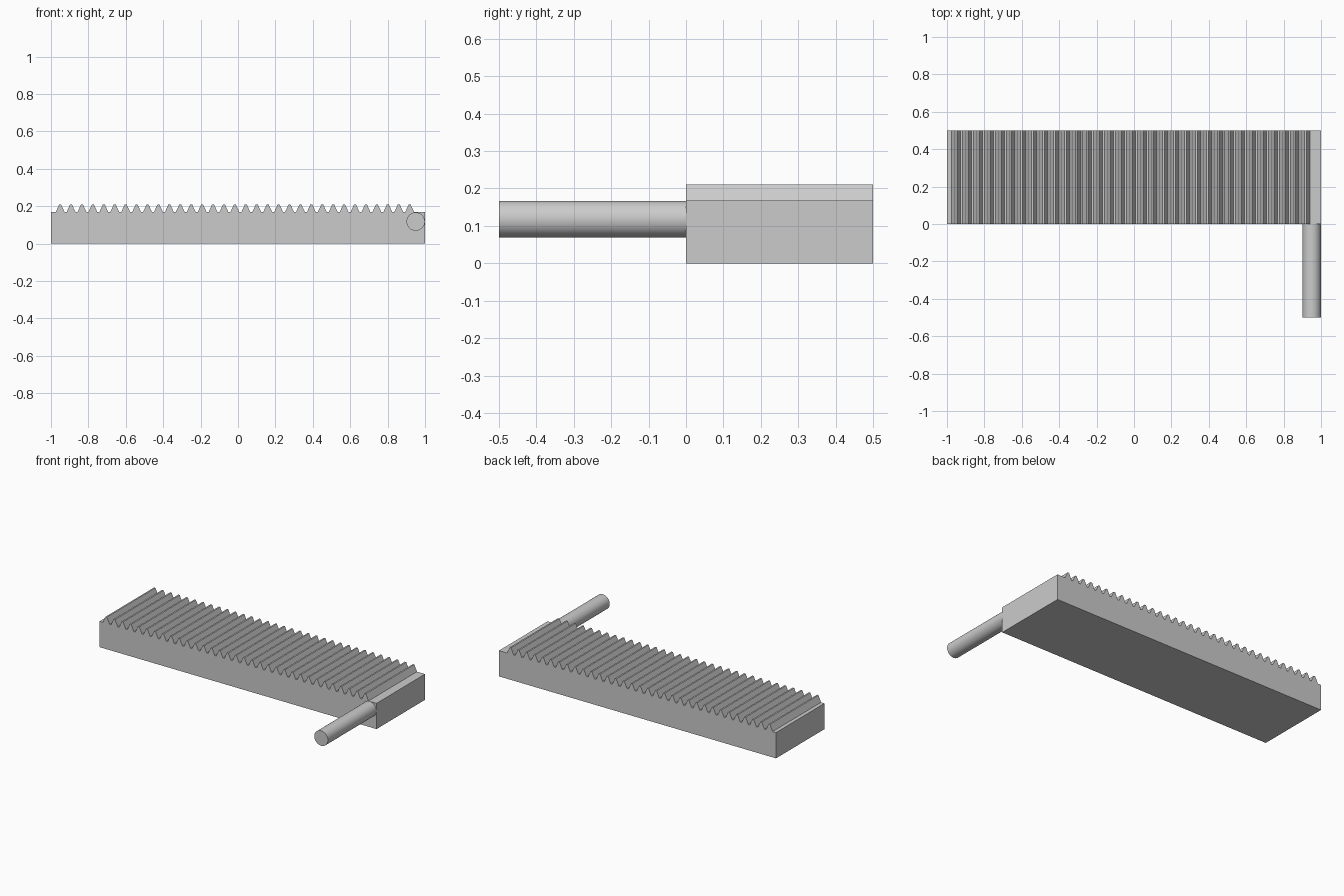
import bpy, bmesh
from math import pi
from mathutils import Matrix

cube = bpy.data.objects.get("Cube")
if cube:
    bpy.data.objects.remove(cube, do_unlink=True)

# Single grey material
GREY = (0.6, 0.6, 0.6, 1)
grey = bpy.data.materials.new("light grey")
grey.diffuse_color = GREY
grey.use_nodes = True
grey.node_tree.nodes["Principled BSDF"].inputs["Base Color"].default_value = GREY


def add_object(name, bm):
    bmesh.ops.recalc_face_normals(bm, faces=bm.faces)
    mesh = bpy.data.meshes.new(name)
    bm.to_mesh(mesh)
    bm.free()
    mesh.materials.append(grey)
    obj = bpy.data.objects.new(name, mesh)
    bpy.context.collection.objects.link(obj)
    return obj


# Toothed bar: side profile extruded through its depth
TEETH, PITCH, FIRST = 33, 0.0584, -0.951
ROOT, TIP, DEPTH = 0.168, 0.21, 0.5
tooth = [(-0.024, ROOT), (-0.005, TIP), (0.005, TIP), (0.024, ROOT)]
profile = [(1, 0), (-1, 0), (-1, ROOT)]
for i in range(TEETH):
    profile += [(FIRST + i * PITCH + dx, z) for dx, z in tooth]
profile.append((1, ROOT))

bm = bmesh.new()
side = bm.faces.new([bm.verts.new((x, 0, z)) for x, z in profile])
extruded = bmesh.ops.extrude_face_region(bm, geom=[side], use_keep_orig=True)
moved = [v for v in extruded["geom"] if isinstance(v, bmesh.types.BMVert)]
bmesh.ops.translate(bm, verts=moved, vec=(0, DEPTH, 0))
add_object("toothed_bar", bm)

# Round handle standing out from the front at the left end
RADIUS, LENGTH = 0.049, 0.5
bm = bmesh.new()
bmesh.ops.create_cone(
    bm, cap_ends=True, segments=48, radius1=RADIUS, radius2=RADIUS, depth=LENGTH,
    matrix=Matrix.Translation((0.95, -LENGTH / 2, 0.118)) @ Matrix.Rotation(pi / 2, 4, "X"))
handle = add_object("round_handle", bm)
bpy.ops.object.select_all(action="DESELECT")
handle.select_set(True)
bpy.context.view_layer.objects.active = handle
bpy.ops.object.shade_smooth_by_angle()
